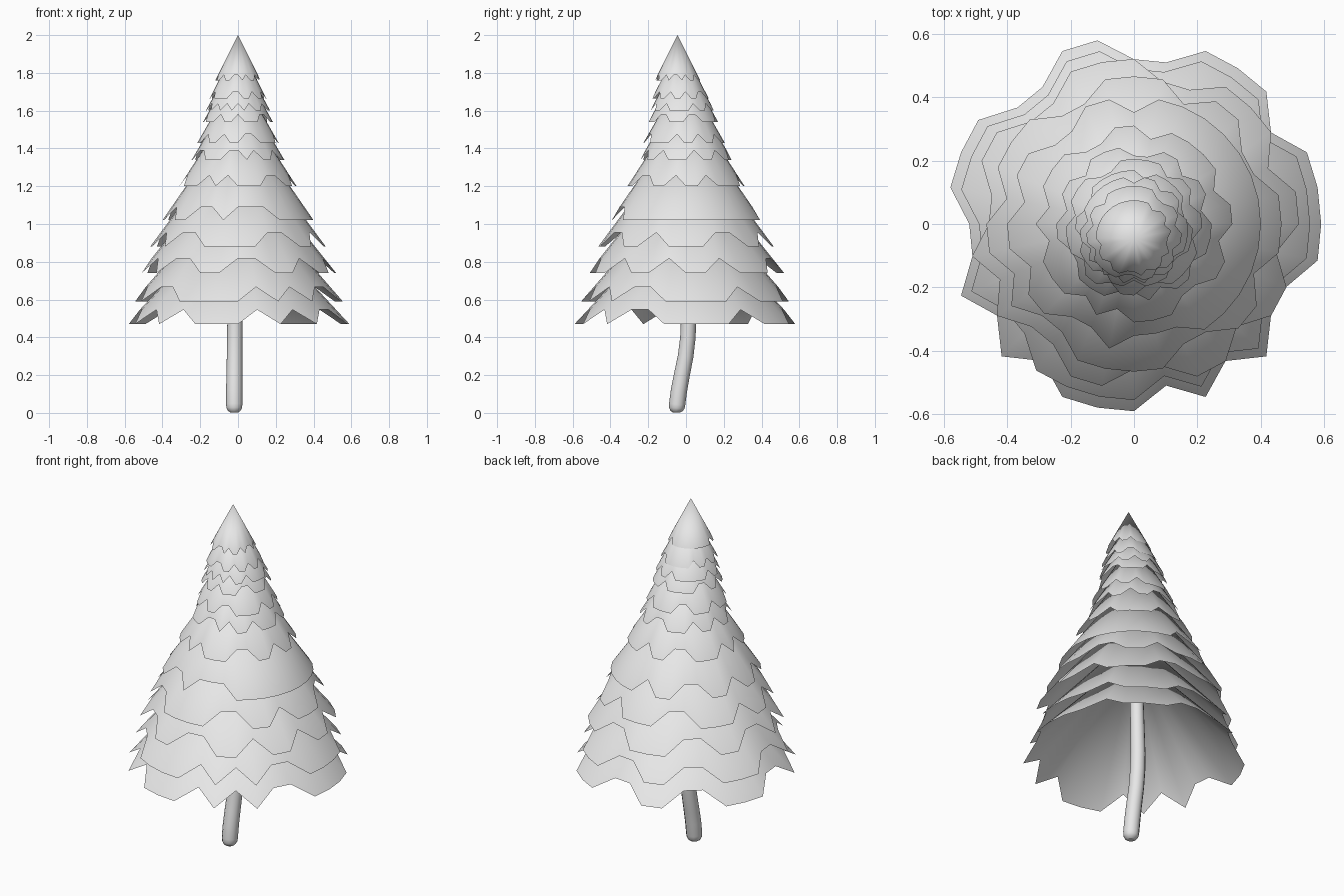
import bpy
import bmesh
from math import cos, sin, tau

if "Cube" in bpy.data.objects:
    bpy.data.objects.remove(bpy.data.objects["Cube"], do_unlink=True)

# One plain grey for the whole tree
grey = bpy.data.materials.new("light_grey")
grey.use_nodes = True
grey.diffuse_color = (0.8, 0.8, 0.8, 1)
grey.node_tree.nodes["Principled BSDF"].inputs["Base Color"].default_value = (0.8, 0.8, 0.8, 1)

NOTCH = 0.88  # how far a notched hem point slides towards the tip

# Tiers, bottom to top: hem height, radius, steepness, y offset, hem (o = low, v = notch)
TIERS = [
    (0.47, 0.59, 1.08, 0.0, "ooovooov" "voovvooo" "vvovovoo" "ovovovvo"),
    (0.59, 0.555, 1.15, 0.0, "ooovooov" "voovvooo" "vvovvooo" "ovovovvo"),
    (0.74, 0.52, 1.25, 0.0, "oovooovv" "ooovvoov" "vovovvoo" "vvoovoov"),
    (0.88, 0.465, 1.35, 0.0, "oovvoovo" "oovvooov" "oovovvoo" "oovvoovo"),
    (1.02, 0.40, 1.45, 0.0, "oooooooo" "voovvoov" "oovoovvo" "vvvooooo"),
    (1.20, 0.31, 1.55, 0.0, "oovoooov" "oovvooov" "ovooovov" "ooovvoov"),
    (1.34, 0.245, 1.7, 0.0, "ovoovoov" "vooovoov" "oovvooov" "vovoovoo"),
    (1.43, 0.215, 1.75, -0.01, "oovoovoo" "oovvooov" "ooovoovo" "ovvoooov"),
    (1.54, 0.185, 1.8, -0.015, "ovvoooov" "ooooovvo" "ovooovoo" "vooovvoo"),
    (1.60, 0.17, 1.85, -0.02, "oovoovoo" "voooooov" "oovovovo" "vovoovoo"),
    (1.665, 0.15, 1.95, -0.03, "ovoovvoo" "oooovoov" "oovoooov" "voovoovo"),
    (1.76, 0.12, 2.0, -0.045, "vovoovoo" "oooooooo" "ovoovoov" "vovoovov"),
]


def add_tier(name, z, radius, steep, y, hem):
    """Open cone whose hem points are low or slid up the slope."""
    bm = bmesh.new()
    height = radius * steep
    tip = bm.verts.new((0, y, z + height))
    ring = []
    for k, mark in enumerate(hem):
        scale = NOTCH if mark == "v" else 1
        a = tau * k / len(hem)
        r = radius * scale
        ring.append(bm.verts.new((r * cos(a), y + r * sin(a), z + height * (1 - scale))))
    for k, v in enumerate(ring):
        bm.faces.new((v, ring[(k + 1) % len(ring)], tip)).smooth = True
    mesh = bpy.data.meshes.new(name)
    bm.to_mesh(mesh)
    bm.free()
    mesh.materials.append(grey)
    bpy.context.collection.objects.link(bpy.data.objects.new(name, mesh))


for i, tier in enumerate(TIERS):
    add_tier(f"branch_tier_{i + 1}", *tier)

# Bent trunk with a rounded foot: x, y, z, thickness
PATH = [
    (-0.02, -0.05, 0.002, 0.45), (-0.02, -0.05, 0.01, 0.75), (-0.02, -0.049, 0.025, 0.95),
    (-0.02, -0.047, 0.045, 1), (-0.02, -0.037, 0.12, 1), (-0.019, -0.022, 0.2, 0.98),
    (-0.018, -0.002, 0.3, 0.96), (-0.017, 0.01, 0.4, 0.95), (-0.016, 0.014, 0.5, 0.94),
    (-0.012, 0.01, 0.8, 0.85), (0, -0.01, 1.3, 0.6), (0, -0.04, 1.85, 0.2),
]
curve = bpy.data.curves.new("trunk", "CURVE")
curve.dimensions = "3D"
curve.bevel_depth = 0.043
curve.bevel_resolution = 4
curve.use_fill_caps = True
spline = curve.splines.new("POLY")
spline.points.add(len(PATH) - 1)
for point, (x, y, z, thick) in zip(spline.points, PATH):
    point.co = (x, y, z, 1)
    point.radius = thick
spline.use_smooth = True
curve.materials.append(grey)
bpy.context.collection.objects.link(bpy.data.objects.new("trunk", curve))
